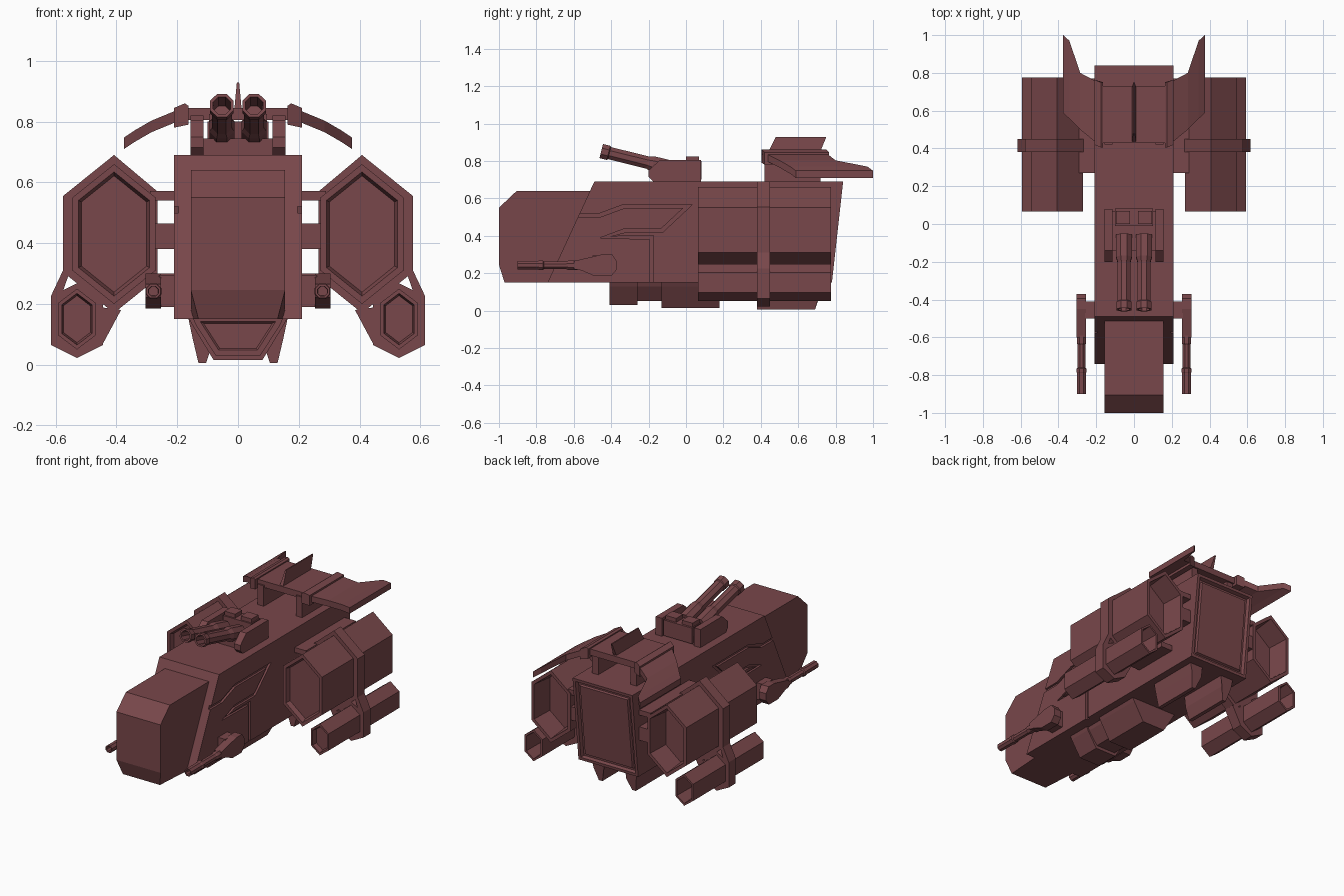
import bpy, bmesh, math
from mathutils import Vector, Matrix

cube = bpy.data.objects.get("Cube")
if cube:
    bpy.data.objects.remove(cube, do_unlink=True)

PAINT = (0.19, 0.063, 0.069, 1)
paint = bpy.data.materials.new("maroon_paint")
paint.use_nodes = True
paint.diffuse_color = PAINT
bsdf = next(n for n in paint.node_tree.nodes if n.type == 'BSDF_PRINCIPLED')
bsdf.inputs["Base Color"].default_value = PAINT
bsdf.inputs["Roughness"].default_value = 0.7


def finish(name, bm, mirror=False):
    bmesh.ops.recalc_face_normals(bm, faces=bm.faces)
    mesh = bpy.data.meshes.new(name)
    bm.to_mesh(mesh)
    bm.free()
    mesh.materials.append(paint)
    ob = bpy.data.objects.new(name, mesh)
    bpy.context.collection.objects.link(ob)
    if mirror:
        ob.modifiers.new("Mirror", 'MIRROR').use_mirror_merge = False
    return ob


def loft(rings):
    """Closed skin through rings of equal point count."""
    bm = bmesh.new()
    loops = [[bm.verts.new(p) for p in ring] for ring in rings]
    n = len(loops[0])
    for a, b in zip(loops, loops[1:]):
        for i in range(n):
            j = (i + 1) % n
            bm.faces.new((a[i], a[j], b[j], b[i]))
    bm.faces.new(loops[0])
    bm.faces.new(loops[-1])
    bmesh.ops.recalc_face_normals(bm, faces=bm.faces)
    return bm


def along_x(pts, a, b):
    return loft([[(x, y, z) for y, z in pts] for x in (a, b)])


def along_y(pts, a, b):
    return loft([[(x, y, z) for x, z in pts] for y in (a, b)])


def box(name, x, y, z, mirror=False):
    return finish(name, along_x([(y[0], z[0]), (y[1], z[0]), (y[1], z[1]), (y[0], z[1])], *x), mirror)


def recess(bm, direction, steps):
    """Inset the face looking in a direction, step by step (width, depth)."""
    d = Vector(direction)
    bm.normal_update()
    face = max(bm.faces, key=lambda f: f.normal.dot(d))
    for width, depth in steps:
        bmesh.ops.inset_region(bm, faces=[face], thickness=width, use_even_offset=True)
        bmesh.ops.translate(bm, verts=face.verts, vec=-depth * d)


def ribbon(path, width):
    """Mitred outline around an open path."""
    pts = [Vector(p) for p in path]
    left, right = [], []
    for i, p in enumerate(pts):
        dirs = [(b - a).normalized() for a, b in zip(pts[max(i - 1, 0):], pts[max(i - 1, 0) + 1:i + 2])]
        norms = [Vector((-d.y, d.x)) for d in dirs]
        m = sum(norms, Vector((0, 0))).normalized()
        off = m * (width / 2 / max(m.dot(norms[0]), 0.35))
        left.append(p + off)
        right.append(p - off)
    return left + right[::-1]


def hexagon(cx, cz, half, top, corner):
    return [(cx, cz + top), (cx + half, cz + corner), (cx + half, cz - corner),
            (cx, cz - top), (cx - half, cz - corner), (cx - half, cz + corner)]


# Hull with a recessed rear hatch and side grooves
bm = along_x([(-0.74, 0.15), (-0.49, 0.69), (0.84, 0.69), (0.78, 0.15)], -0.21, 0.21)
recess(bm, (0, 1, 0), [(0.018, 0), (0.008, 0.02), (0.012, 0), (0.006, -0.012)])
hull = finish("hull", bm)
groove = [(-0.7, 0.51), (-0.46, 0.51), (-0.33, 0.558), (0.01, 0.558), (-0.13, 0.427),
          (-0.33, 0.427), (-0.435, 0.392), (-0.185, 0.392), (-0.185, 0.1)]
cutter = finish("groove_cutter", along_x(ribbon(groove, 0.02), 0.196, 0.25), True)
cutter.hide_render = True
cut = hull.modifiers.new("Grooves", 'BOOLEAN')
cut.operation, cut.solver, cut.object = 'DIFFERENCE', 'EXACT', cutter
bpy.context.view_layer.update()
graph = bpy.context.evaluated_depsgraph_get()
cut_mesh = bpy.data.meshes.new_from_object(hull.evaluated_get(graph))
hull.modifiers.clear()
hull.data = cut_mesh
bpy.data.objects.remove(cutter, do_unlink=True)

# Cockpit with tucked lower front corners
bm = along_x([(-1, 0.55), (-0.905, 0.64), (-0.45, 0.64), (-0.6, 0.15), (-0.97, 0.15), (-1, 0.245)], -0.155, 0.155)
for v in bm.verts:
    if v.co.y < -0.9 and v.co.z < 0.2:
        v.co.x *= 0.84
finish("cockpit", bm)

# Belly blocks
for name, y, s, low in (("belly_box", (-0.13, 0.18), 1, 0.015), ("chin_box", (-0.41, -0.26), 0.92, 0.03),
                        ("belly_link", (-0.27, -0.12), 0.85, 0.05)):
    bm = along_y([(-0.165 * s, 0.16), (-0.15 * s, 0.13), (-0.08 * s, low),
                  (0.08 * s, low), (0.15 * s, 0.13), (0.165 * s, 0.16)], *y)
    if name != "belly_link":
        recess(bm, (0, -1, 0), [(0.018, 0), (0.006, 0.008)])
    finish(name, bm)
skid = [(0.165, 0.16), (0.15, 0.09), (0.13, 0.005), (0.105, 0.005), (0.08, 0.08), (0.07, 0.16)]
bm = along_y(skid, 0.38, 0.69)
for v in bm.verts:
    if v.co.y > 0.6 and v.co.z > 0.04:
        v.co.y += 0.025
finish("rear_skid", bm, True)

# Engines with hollow ends
for name, shape, wall in (("main_engine", hexagon(0.408, 0.43, 0.137, 0.23, 0.12), 0.02),
                          ("lower_engine", hexagon(0.53, 0.15, 0.062, 0.1, 0.053), 0.012)):
    bm = along_y(shape, 0.065, 0.775)
    recess(bm, (0, -1, 0), [(wall, 0), (wall * 0.5, 0.03), (wall * 0.5, 0)])
    recess(bm, (0, 1, 0), [(wall, 0), (wall * 0.6, 0.14)])
    finish(name, bm, True)

# Clamp bands around the engines, and the straps joining them
band = (0.38, 0.45)
main_band = [(0.408, 0.69), (0.576, 0.555), (0.576, 0.305), (0.408, 0.17), (0.265, 0.285), (0.265, 0.57)]
finish("main_clamp", along_y(main_band, *band), True)
finish("lower_clamp", along_y(hexagon(0.53, 0.145, 0.086, 0.123, 0.08), *band), True)
finish("outer_strap", along_y([(0.576, 0.31), (0.616, 0.225), (0.59, 0.2), (0.556, 0.3)], *band), True)
finish("inner_strap", along_y([(0.444, 0.07), (0.385, 0.18), (0.42, 0.185), (0.46, 0.19)], *band), True)
box("upper_pylon", (0.2, 0.29), (0.27, 0.77), (0.54, 0.572), True)
box("middle_pylon", (0.2, 0.29), (0.27, 0.77), (0.38, 0.465), True)
box("lower_pylon", (0.2, 0.29), (0.3, 0.6), (0.265, 0.3), True)


def barrel(name, x, start, pitch, stations, sides, bore):
    """Stepped tube towards -y from a start point; bore is (wall, depth)."""
    turn = Matrix.Translation((x, *start)) @ Matrix.Rotation(-pitch, 4, 'X')
    rings = [[(r * math.cos((i + 0.5) * math.tau / sides), -d, r * math.sin((i + 0.5) * math.tau / sides))
              for i in range(sides)] for d, r in stations]
    bm = loft(rings)
    recess(bm, (0, -1, 0), [(bore[0], 0), (0.001, bore[1])])
    bmesh.ops.transform(bm, matrix=turn, verts=bm.verts)
    return finish(name, bm, True)


# Side guns
body = [(-0.6, 0.265), (-0.5, 0.288), (-0.45, 0.3), (-0.395, 0.3), (-0.37, 0.265), (-0.37, 0.22),
        (-0.4, 0.185), (-0.49, 0.185), (-0.56, 0.215), (-0.6, 0.222)]
finish("side_gun_body", along_x(body, 0.253, 0.305), True)
box("side_gun_mount", (0.2, 0.26), (-0.5, -0.41), (0.19, 0.295), True)
barrel("side_gun_barrel", 0.278, (-0.58, 0.242), 0,
       [(0, 0.027), (0.05, 0.027), (0.06, 0.022), (0.18, 0.022), (0.185, 0.028),
        (0.205, 0.028), (0.21, 0.025), (0.32, 0.025)], 8, (0.007, 0.04))

# Roof turret
cheek = [(-0.2, 0.715), (-0.2, 0.75), (-0.14, 0.805), (0.08, 0.805), (0.08, 0.68), (-0.165, 0.68)]
finish("turret_cheek", along_x(cheek, 0.113, 0.157), True)
box("turret_base", (-0.12, 0.12), (-0.14, 0.065), (0.68, 0.745))
box("turret_block", (-0.1, 0.1), (-0.01, 0.083), (0.7, 0.8))
box("turret_sight", (0.02, 0.095), (0.0, 0.07), (0.79, 0.825), True)
barrel("turret_gun", 0.053, (-0.06, 0.755), math.radians(14),
       [(0, 0.045), (0.12, 0.045), (0.15, 0.036), (0.36, 0.036), (0.365, 0.042), (0.405, 0.042)], 8, (0.01, 0.12))

# Rear wing on two posts
box("wing_post", (0.113, 0.157), (0.42, 0.72), (0.68, 0.82), True)
box("wing_centre", (-0.18, 0.18), (0.43, 0.73), (0.805, 0.845))
clasp = [(0.163, 0.79), (0.163, 0.852), (0.175, 0.86), (0.21, 0.845), (0.21, 0.78)]
bm = along_y(clasp, 0.405, 0.75)
for v in bm.verts:
    if v.co.x > 0.2:
        v.co.y += 0.015
finish("wing_clasp", bm, True)
stations = [(0.2, 0.43, 0.755, 0.8), (0.285, 0.5, 0.8, 0.765), (0.342, 0.557, 0.97, 0.732), (0.375, 0.587, 1.0, 0.71)]
wing = loft([[(x, a, z), (x, b, z), (x, b, z + 0.038), (x, a, z + 0.038)] for x, a, b, z in stations])
finish("wing_blade", wing, True)

# Tail fin, thin towards its top edge
bm = along_x([(0.43, 0.83), (0.48, 0.928), (0.75, 0.928), (0.71, 0.83)], -0.013, 0.013)
for v in bm.verts:
    if v.co.z > 0.9:
        v.co.x *= 0.3
finish("tail_fin", bm)
